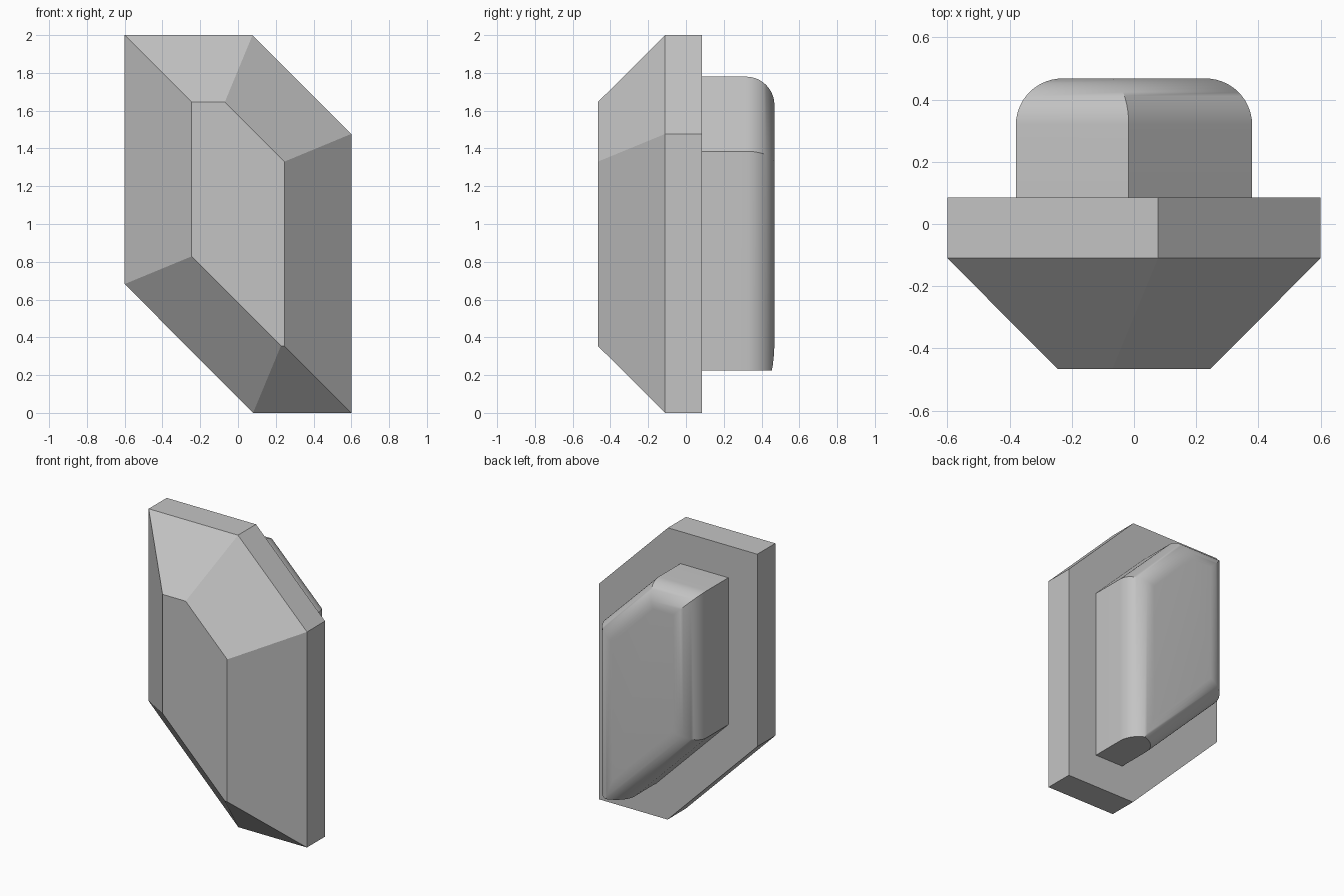
import bpy, bmesh, math
from mathutils import Vector

cube = bpy.data.objects.get("Cube")
if cube:
    bpy.data.objects.remove(cube, do_unlink=True)

grey = bpy.data.materials.new("neutral grey")
grey.use_nodes = True
colour = (0.55, 0.55, 0.55, 1)
grey.diffuse_color = colour
grey.node_tree.nodes["Principled BSDF"].inputs["Base Color"].default_value = colour


def inset(outline, dist):
    """Move every edge of a clockwise (x, z) outline inwards, with mitred corners."""
    pts = [Vector(p) for p in outline]
    result = []
    for i, p in enumerate(pts):
        a = (p - pts[i - 1]).normalized()
        b = (pts[(i + 1) % len(pts)] - p).normalized()
        na, nb = Vector((a.y, -a.x)), Vector((b.y, -b.x))
        result.append(p + (na + nb) * dist / (1 + na.dot(nb)))
    return result


def loft(name, outline, levels, cut_z=None):
    """Skin inset copies of the outline through (inset, y) levels and cap both ends."""
    bm = bmesh.new()
    rings = [[bm.verts.new((p.x, y, p.y)) for p in inset(outline, d)] for d, y in levels]
    n = len(outline)
    for r, s in zip(rings, rings[1:]):
        for i in range(n):
            j = (i + 1) % n
            bm.faces.new((r[i], r[j], s[j], s[i]))
    bm.faces.new(rings[0])
    bm.faces.new(rings[-1])
    if cut_z is not None:
        cut = bmesh.ops.bisect_plane(
            bm, geom=bm.verts[:] + bm.edges[:] + bm.faces[:],
            plane_co=(0, 0, cut_z), plane_no=(0, 0, -1), clear_outer=True)
        edges = [e for e in cut["geom_cut"] if isinstance(e, bmesh.types.BMEdge)]
        bmesh.ops.edgeloop_fill(bm, edges=edges)
    bmesh.ops.recalc_face_normals(bm, faces=bm.faces[:])
    mesh = bpy.data.meshes.new(name)
    bm.to_mesh(mesh)
    bm.free()
    mesh.materials.append(grey)
    obj = bpy.data.objects.new(name, mesh)
    bpy.context.collection.objects.link(obj)
    return obj


# Six-sided plate with a wide chamfer towards the front
plate = [(-0.6, 2), (0.077, 2), (0.6, 1.477), (0.6, 0), (0.08, 0), (-0.6, 0.682)]
loft("faceted_plate", plate, [(0.355, -0.467), (0, -0.11), (0, 0.085)])

# Rear block with a rounded rim; its pointed foot is cut off flat and stays sharp
block = [(-0.38, 1.78), (-0.017, 1.78), (0.38, 1.385), (0.38, 0.011), (-0.38, 0.773)]
radius, back, steps = 0.15, 0.468, 14
rim = [(radius * (1 - math.cos(t)), back - radius + radius * math.sin(t))
       for t in (math.pi / 2 * k / steps for k in range(steps + 1))]
rear = loft("rear_block", block, [(0, 0.08)] + rim, cut_z=0.225)

bpy.ops.object.select_all(action="DESELECT")
rear.select_set(True)
bpy.context.view_layer.objects.active = rear
bpy.ops.object.shade_smooth_by_angle(angle=math.radians(30))
